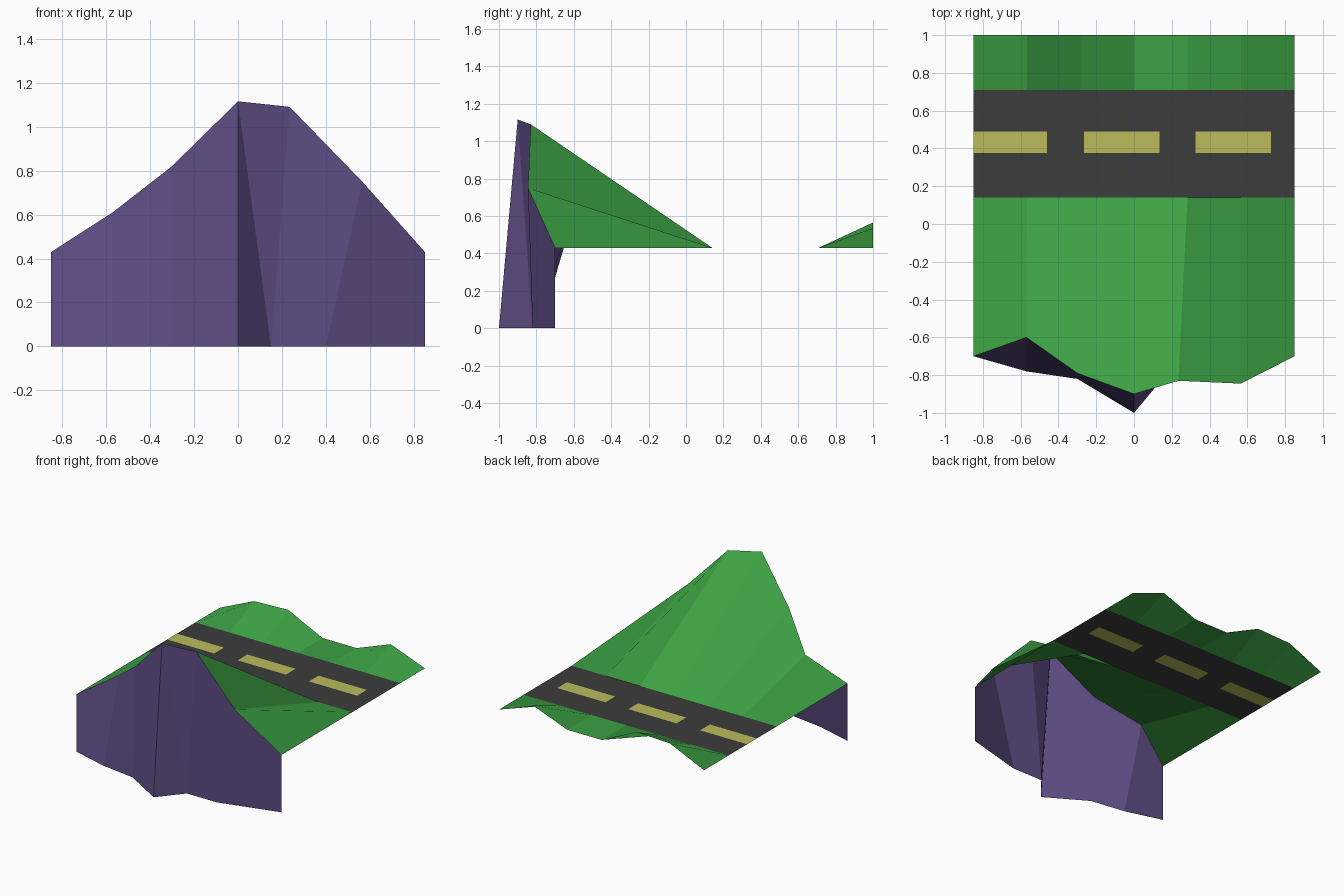
import bpy

if "Cube" in bpy.data.objects:
    bpy.data.objects.remove(bpy.data.objects["Cube"])


def material(name, rgb):
    """Flat colour from 0-255 display values, converted to linear."""
    lin = [((c / 255 + 0.055) / 1.055) ** 2.4 for c in rgb]
    m = bpy.data.materials.new(name)
    m.diffuse_color = (*lin, 1)
    m.use_nodes = True
    m.node_tree.nodes["Principled BSDF"].inputs["Base Color"].default_value = m.diffuse_color
    return m


grass = material("grass_green", (60, 161, 67))
rock = material("purple_rock", (95, 77, 133))
asphalt = material("dark_asphalt", (60, 60, 60))
paint = material("yellow_paint", (187, 187, 92))


def sheet(name, rows, mats, split=(), rule=None):
    """Single-sided surface of quads between successive rows of points."""
    n = len(rows[0])
    verts = [p for row in rows for p in row]
    faces, slots = [], []
    for j in range(len(rows) - 1):
        for i in range(n - 1):
            a, b = j * n + i, j * n + i + 1
            c, d = b + n, a + n
            if i in split:                      # sharp fold across this quad
                new = [(d, a, b), (d, b, c)]
            else:
                new = [(a, b, c, d)] if name != "cliff" else [(d, a, b, c)]
            faces += new
            slots += [rule(i, j) if rule else 0] * len(new)
    me = bpy.data.meshes.new(name)
    me.from_pydata(verts, [], faces)
    for m in mats:
        me.materials.append(m)
    for p, s in zip(me.polygons, slots):
        p.material_index = s
        p.use_smooth = False
    ob = bpy.data.objects.new(name, me)
    bpy.context.collection.objects.link(ob)
    return ob


BASE = 0.43                     # road level
NEAR, FAR = 0.14, 0.71          # road edges in y
xs = [-0.85 + 1.7 * k / 6 for k in range(7)]

# Cliff foot and crest profiles
foot = [(-0.85, -0.70, 0), (-0.57, -0.78, 0), (-0.30, -0.82, 0), (0, -1.0, 0),
        (0.15, -0.82, 0), (0.40, -0.82, 0), (0.85, -0.70, 0)]
crest = [(-0.85, -0.70, BASE), (-0.57, -0.60, 0.61), (-0.30, -0.79, 0.82),
         (0, -0.90, 1.115), (0.235, -0.83, 1.09), (0.565, -0.845, 0.75),
         (0.85, -0.70, BASE)]
sheet("cliff", [foot, crest], [rock], split={3})

# Grass slope from the crest down to the road
sheet("hill_slope", [crest, [(x, NEAR, BASE) for x in xs]], [grass])

# Bumpy grass verge behind the road
bumps = [0, 0.125, 0.135, 0, 0, 0.105, 0]
sheet("back_verge", [[(x, FAR, BASE) for x in xs],
                     [(x, 1.0, BASE + h) for x, h in zip(xs, bumps)]], [grass])

# Flat road with the dashed centre line cut into it
cuts = [-0.85, -0.46, -0.265, 0.135, 0.325, 0.725, 0.85]
sheet("road", [[(x, y, BASE) for x in cuts] for y in (NEAR, 0.375, 0.49, FAR)],
      [asphalt, paint], rule=lambda i, j: int(j == 1 and i % 2 == 0))
